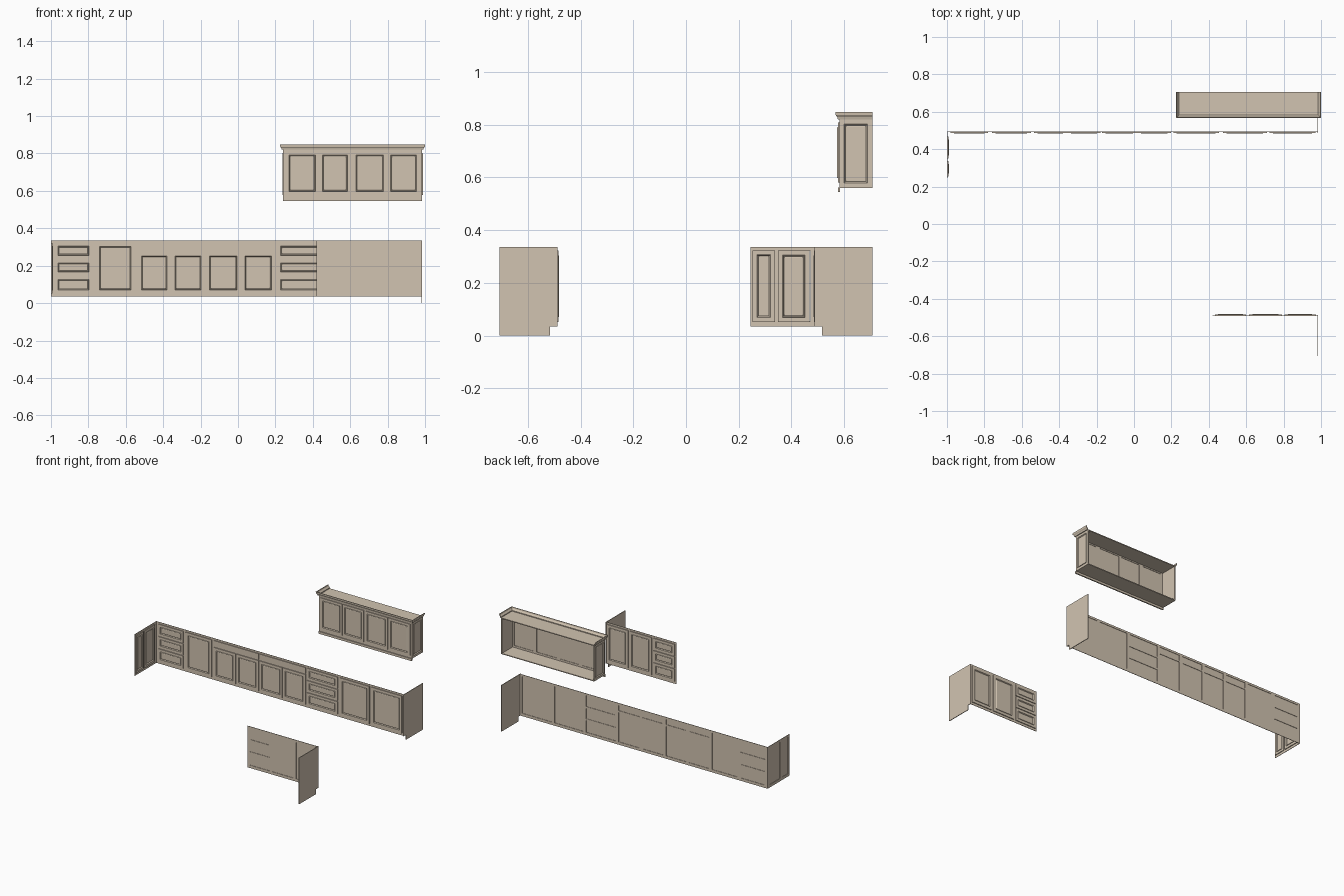
import bpy, bmesh
from math import pi
from mathutils import Matrix

cube = bpy.data.objects.get("Cube")
if cube:
    bpy.data.objects.remove(cube, do_unlink=True)

paint = bpy.data.materials.new("warm beige paint")
paint.use_nodes = True
BEIGE = (0.64, 0.55, 0.44, 1)
paint.diffuse_color = BEIGE
paint.node_tree.nodes["Principled BSDF"].inputs["Base Color"].default_value = BEIGE


def add_object(name, bm, place=Matrix()):
    bmesh.ops.recalc_face_normals(bm, faces=bm.faces)
    mesh = bpy.data.meshes.new(name)
    bm.to_mesh(mesh)
    bm.free()
    mesh.materials.append(paint)
    obj = bpy.data.objects.new(name, mesh)
    obj.matrix_world = place
    bpy.context.collection.objects.link(obj)
    return obj


def add_box(bm, x, y, z):
    size = Matrix.Diagonal((x[1] - x[0], y[1] - y[0], z[1] - z[0], 1))
    mid = Matrix.Translation((sum(x) / 2, sum(y) / 2, sum(z) / 2))
    return bmesh.ops.create_cube(bm, size=1, matrix=mid @ size)["verts"]


def box(name, x, y, z):
    bm = bmesh.new()
    add_box(bm, x, y, z)
    return add_object(name, bm)


def front(name, x, z, place, margin=0.027, thick=0.006):
    """A door or drawer front with a moulded panel, facing local -y."""
    bm = bmesh.new()
    add_box(bm, x, (-thick, 0), z)
    bm.normal_update()
    face = min(bm.faces, key=lambda f: f.calc_center_median().y)
    if margin:
        for inset, depth in ((margin, 0), (0.002, 0.003), (0.006, -0.006), (0.005, 0.002)):
            bmesh.ops.inset_individual(bm, faces=[face], thickness=inset, depth=depth)
    return add_object(name, bm, place)


def frame(name, x, z, stiles, rails, place):
    """The thin face frame behind the fronts: border, stiles and short rails."""
    bm = bmesh.new()
    depth = (0, 0.003)
    for zs in ((z[0], z[0] + 0.02), (z[1] - 0.015, z[1])):
        add_box(bm, x, depth, zs)
    for xs in ((x[0], x[0] + 0.02), (x[1] - 0.02, x[1])):
        add_box(bm, xs, depth, z)
    for s in stiles:
        add_box(bm, (s - 0.012, s + 0.012), depth, z)
    for x0, x1, h in rails:
        add_box(bm, (x0, x1), depth, (h - 0.006, h + 0.006))
    return add_object(name, bm, place)


LOW, HIGH = 0.035, 0.335
DOOR = (0.052, 0.322)
DRAWERS = ((0.052, 0.144), (0.150, 0.232), (0.238, 0.322))


def drawer_stack(name, x, place):
    for i, z in enumerate(DRAWERS):
        front(f"{name}_{i + 1}", x, z, place, 0.025)


def drawer_rails(x):
    return [(x[0], x[1], 0.147), (x[0], x[1], 0.235)]


# Long base run
run = Matrix.Translation((0, 0.492, 0))
left_bank, right_bank = (-0.98, -0.78), (0.21, 0.455)
frame("base_run_frame", (-1, 0.985), (LOW, HIGH),
      (-0.77, -0.543, -0.358, -0.175, 0.015, 0.205, 0.465, 0.717),
      drawer_rails(left_bank) + drawer_rails(right_bank) + [(-0.535, 0.2, 0.275)], run)
drawer_stack("base_left_drawer", left_bank, run)
drawer_stack("base_right_drawer", right_bank, run)
for i, x in enumerate(((-0.76, -0.552), (0.475, 0.71), (0.725, 0.97))):
    front(f"base_tall_door_{i + 1}", x, DOOR, run)
for i, x in enumerate(((-0.535, -0.36), (-0.356, -0.178), (-0.172, 0.013), (0.017, 0.198))):
    front(f"base_sink_door_{i + 1}", x, (0.052, 0.272), run)
for i, x in enumerate(((-0.535, -0.178), (-0.172, 0.198))):
    front(f"base_false_front_{i + 1}", x, (0.278, 0.322), run, 0)

# Short wing at the end of the base run
wing = Matrix.Translation((-0.997, 0, 0)) @ Matrix.Rotation(pi / 2, 4, "Z")
frame("wing_frame", (0.245, 0.492), (LOW, HIGH), (0.343,), (), wing)
front("wing_narrow_door", (0.253, 0.337), DOOR, wing, 0.022)
front("wing_door", (0.349, 0.468), DOOR, wing, 0.024)

# Island front, facing the base run
island = Matrix.Translation((0, -0.49, 0)) @ Matrix.Rotation(pi, 4, "Z")
bank = (-0.6, -0.432)
frame("island_frame", (-0.985, -0.42), (LOW, HIGH), (-0.608, -0.798), drawer_rails(bank), island)
drawer_stack("island_drawer", bank, island)
for i, x in enumerate(((-0.972, -0.804), (-0.792, -0.615))):
    front(f"island_door_{i + 1}", x, DOOR, island)


# End panels with toe notch
def end_panel(name, side):
    bm = bmesh.new()
    outline = ((0.487, LOW), (0.515, LOW), (0.515, 0), (0.707, 0), (0.707, HIGH), (0.487, HIGH))
    face = bm.faces.new([bm.verts.new((0.98, side * y, z)) for y, z in outline])
    grown = bmesh.ops.extrude_face_region(bm, geom=[face])["geom"]
    bmesh.ops.translate(bm, vec=(0.005, 0, 0),
                        verts=[g for g in grown if isinstance(g, bmesh.types.BMVert)])
    add_object(name, bm)


end_panel("base_end_panel", 1)
end_panel("island_end_panel", -1)

# Wall cabinet carcass, open at the back
X0, X1, Y0, Y1 = 0.24, 0.985, 0.582, 0.707
box("wall_cabinet_bottom", (X0, X1), (Y0, Y1), (0.560, 0.566))
box("wall_cabinet_top", (X0, X1), (Y0, Y1), (0.816, 0.822))
for name, x in (("right", X0 + 0.003), ("left", X1 - 0.007)):
    box(f"wall_cabinet_{name}_side", (x, x + 0.004), (Y0, Y1), (0.56, 0.822))
box("light_rail", (X0, X1), (0.576, 0.585), (0.545, 0.562))
right_end = Matrix.Translation((X1 - 0.003, 0, 0)) @ Matrix.Rotation(pi / 2, 4, "Z")
front("left_side_panel", (Y0, Y1), (0.56, 0.82), right_end, 0.025, 0.003)
left_end = Matrix.Translation((X0 + 0.003, 0, 0)) @ Matrix.Rotation(-pi / 2, 4, "Z")
front("right_side_panel", (-Y1, -Y0), (0.56, 0.82), left_end, 0.025, 0.003)

# Wall cabinet doors
wall = Matrix.Translation((0, Y0, 0))
frame("wall_cabinet_frame", (X0, X1), (0.56, 0.822), (0.432, 0.608, 0.797), (), wall)
for i, x in enumerate(((0.255, 0.430), (0.434, 0.602), (0.614, 0.795), (0.799, 0.972))):
    front(f"wall_door_{i + 1}", x, (0.58, 0.808), wall, 0.024)

# Crown moulding swept around front and sides
bm = bmesh.new()
profile = ((0, 0.82), (0.006, 0.82), (0.008, 0.828), (0.014, 0.836), (0.015, 0.847),
           (0.011, 0.847), (0.009, 0.838), (0, 0.828))
rings = []
for o, z in profile:
    path = ((X0 - o, Y1), (X0 - o, Y0 - o), (X1 + o, Y0 - o), (X1 + o, Y1))
    rings.append([bm.verts.new((x, y, z)) for x, y in path])
for a, b in zip(rings, rings[1:] + rings[:1]):
    for i in range(3):
        bm.faces.new((a[i], a[i + 1], b[i + 1], b[i]))
for end in (0, 3):
    bm.faces.new([r[end] for r in rings])
add_object("crown_moulding", bm)
